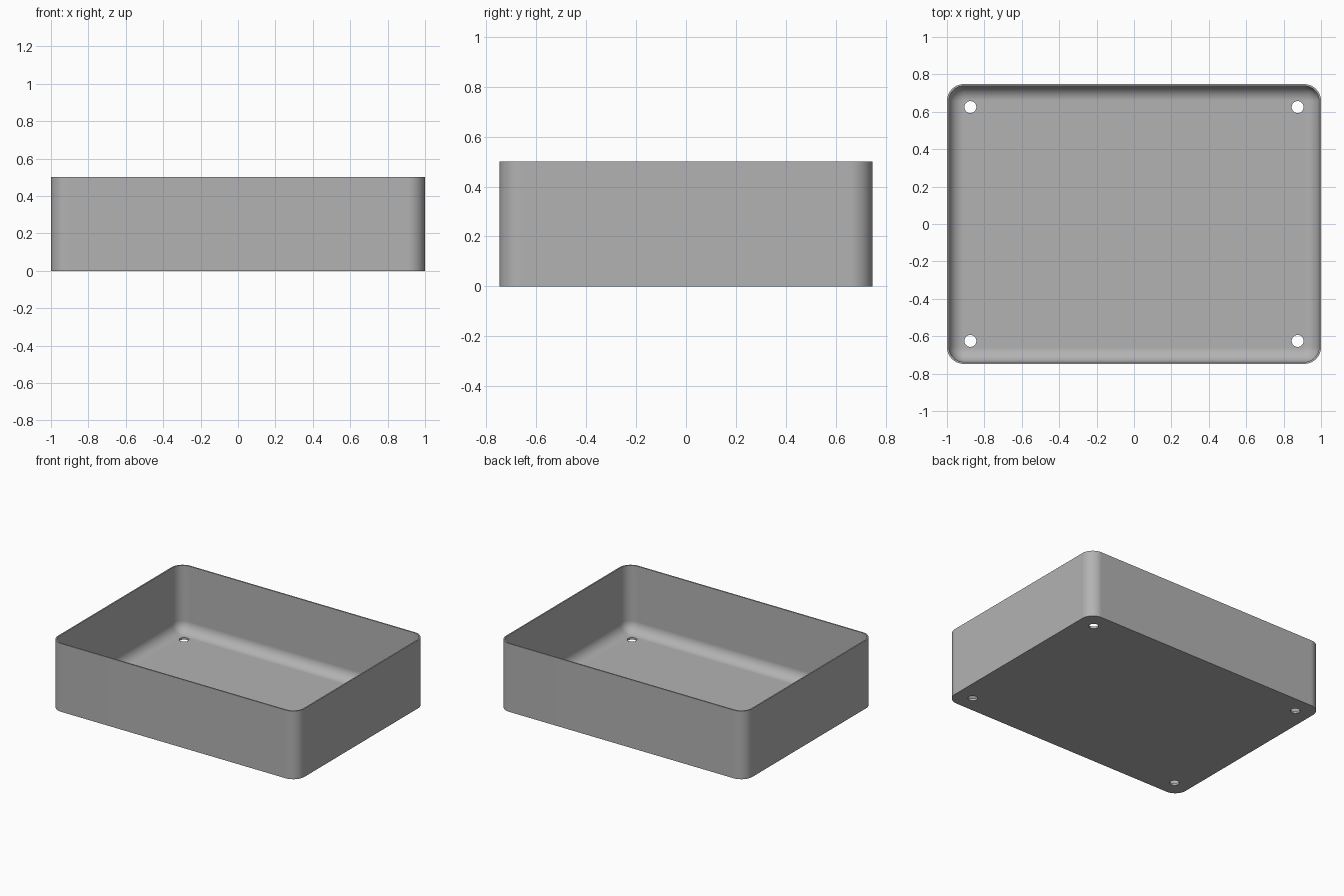
import bpy
import bmesh
from math import sin, cos, pi

cube = bpy.data.objects.get("Cube")
if cube:
    bpy.data.objects.remove(cube, do_unlink=True)

HALF_X, HALF_Y, HEIGHT = 1.0, 0.748, 0.5
CORNER, WALL, FLOOR = 0.09, 0.01, 0.015
FILLET = CORNER - WALL - 0.002
HOLE_X, HOLE_Y, HOLE_R = 0.875, 0.625, 0.032
STEPS = 10

grey = bpy.data.materials.new("plain grey")
grey.use_nodes = True
colour = (0.45, 0.45, 0.45, 1)
grey.diffuse_color = colour
grey.node_tree.nodes["Principled BSDF"].inputs["Base Color"].default_value = colour


def rounded_loop(bm, inset, z):
    """Rounded rectangle of vertices, moved inward from the outer wall."""
    r = CORNER - inset
    verts = []
    for q, (sx, sy) in enumerate(((1, 1), (-1, 1), (-1, -1), (1, -1))):
        for i in range(STEPS + 1):
            a = (q + i / STEPS) * pi / 2
            verts.append(bm.verts.new((sx * (HALF_X - CORNER) + r * cos(a),
                                       sy * (HALF_Y - CORNER) + r * sin(a), z)))
    return verts


# Tray shell: outer wall, rim, inner wall and rounded inner floor edge
profile = [(0, 0), (0, HEIGHT), (WALL, HEIGHT)]
for i in range(STEPS + 1):
    a = i / STEPS * pi / 2
    profile.append((WALL + FILLET * (1 - cos(a)), FLOOR + FILLET * (1 - sin(a))))

bm = bmesh.new()
loops = [rounded_loop(bm, inset, z) for inset, z in profile]
for low, high in zip(loops, loops[1:]):
    for i in range(len(low)):
        j = (i + 1) % len(low)
        bm.faces.new((low[i], low[j], high[j], high[i]))
bm.faces.new(loops[0][::-1])
bm.faces.new(loops[-1])
bmesh.ops.recalc_face_normals(bm, faces=bm.faces)
mesh = bpy.data.meshes.new("tray")
bm.to_mesh(mesh)
bm.free()
mesh.materials.append(grey)
tray = bpy.data.objects.new("tray", mesh)
bpy.context.collection.objects.link(tray)

# Four screw holes through the floor
for sx in (-1, 1):
    for sy in (-1, 1):
        bpy.ops.mesh.primitive_cylinder_add(vertices=32, radius=HOLE_R, depth=0.2,
                                            location=(sx * HOLE_X, sy * HOLE_Y, 0))
        cutter = bpy.context.object
        cutter.data.materials.append(grey)
        bpy.context.view_layer.objects.active = tray
        hole = tray.modifiers.new("hole", 'BOOLEAN')
        hole.operation = 'DIFFERENCE'
        hole.solver = 'EXACT'
        hole.object = cutter
        bpy.ops.object.modifier_apply(modifier=hole.name)
        bpy.data.objects.remove(cutter, do_unlink=True)

# Smooth rounding with crisp rims and flat panels
bpy.ops.object.select_all(action='DESELECT')
tray.select_set(True)
bpy.context.view_layer.objects.active = tray
bpy.ops.object.shade_smooth_by_angle(angle=pi / 6)
weighted = tray.modifiers.new("flat panels", 'WEIGHTED_NORMAL')
weighted.keep_sharp = True
